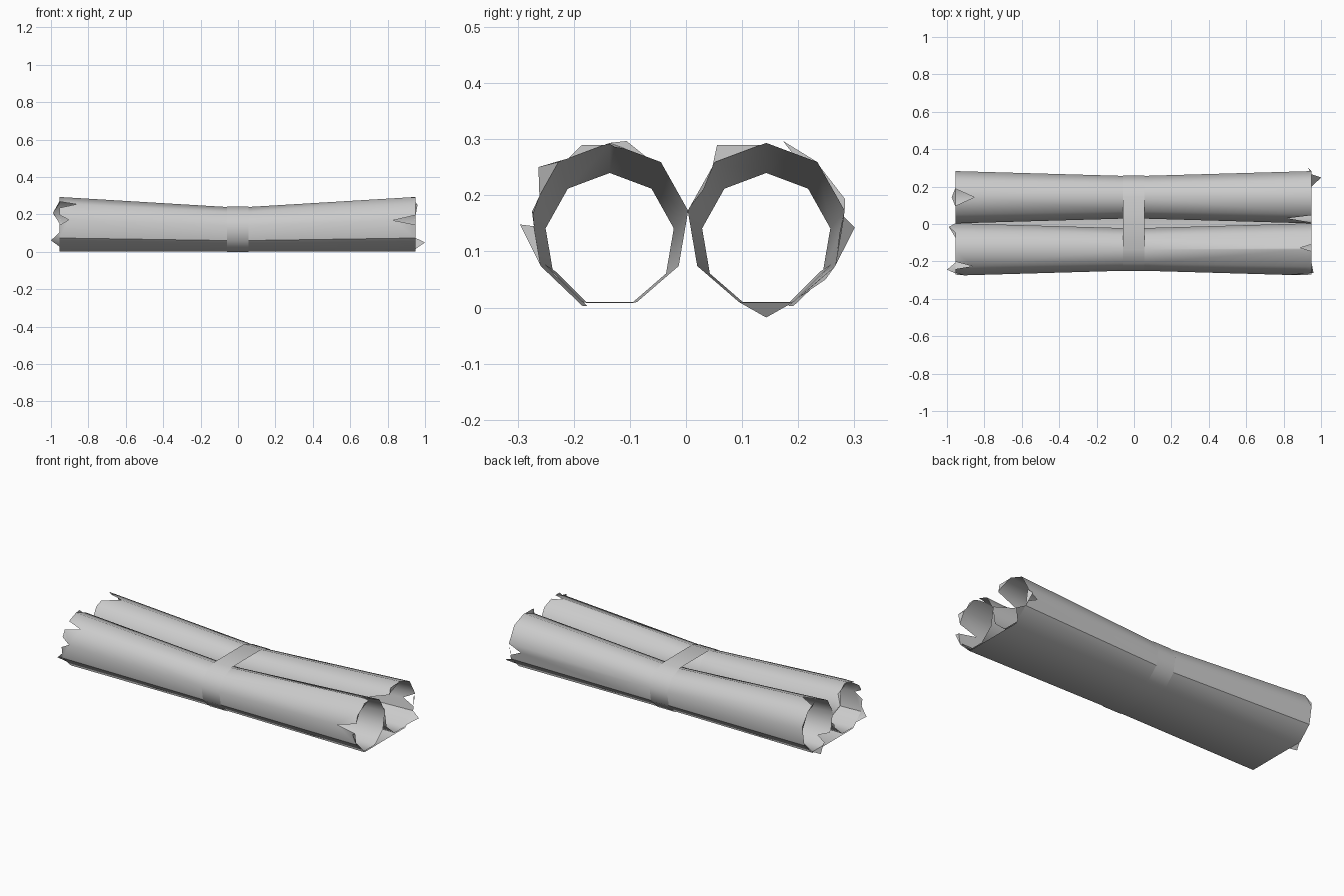
import bpy, bmesh
from math import cos, sin, radians, floor

cube = bpy.data.objects.get("Cube")
if cube:
    bpy.data.objects.remove(cube)

mat = bpy.data.materials.new("pale grey paper")
mat.use_nodes = True
mat.diffuse_color = (0.6, 0.6, 0.6, 1)
mat.node_tree.nodes["Principled BSDF"].inputs["Base Color"].default_value = (0.6, 0.6, 0.6, 1)

LEFT, RIGHT = -0.955, 0.95          # untorn ends
BAND = (-0.06, 0.055)               # tied waist
CENTRE = {1: 0.143, -1: 0.136}      # roll axis distance from the middle


def radius(x):
    """Rolls taper from the ends to the waist."""
    f = (x - BAND[1]) / (RIGHT - BAND[1]) if x > 0 else (BAND[0] - x) / (BAND[0] - LEFT)
    return 0.116 + 0.026 * max(0, f)


def corner(side, k, x, grow=1.0):
    """Corner k of the nine-sided roll, counted upward from the outer lower corner."""
    r = radius(x)
    a = radians(-30 + 40 * k)
    g = grow * (1 - 0.05 * max(0, k - 8))
    return side * (CENTRE[side] + r * g * cos(a)), r * 1.03 * (1 + g * sin(a)) + 0.001


def point(side, t, x, grow=1.0):
    k = min(floor(t), 8) if t >= 0 else -1
    a, b = corner(side, k, x, grow), corner(side, k + 1, x, grow)
    f = t - k
    return x, a[0] + (b[0] - a[0]) * f, a[1] + (b[1] - a[1]) * f


def face(bm, pts):
    return bm.faces.new([bm.verts.new(p) for p in pts])


def finish(bm, name):
    bmesh.ops.remove_doubles(bm, verts=bm.verts, dist=0.0005)
    bmesh.ops.triangulate(bm, faces=[f for f in bm.faces if len(f.verts) > 4])
    me = bpy.data.meshes.new(name)
    bm.to_mesh(me)
    bm.free()
    ob = bpy.data.objects.new(name, me)
    bpy.context.collection.objects.link(ob)
    me.materials.append(mat)
    bpy.ops.object.select_all(action='DESELECT')
    ob.select_set(True)
    bpy.context.view_layer.objects.active = ob
    bpy.ops.object.shade_smooth_by_angle(angle=radians(45))


# Tears by (roll, end): notch = place, half width, depth
NOTCHES = {
    (1, 1): [(4.5, 0.4, 0.13), (0.6, 0.35, 0.07)],
    (-1, 1): [(1.0, 0.28, 0.12), (3.1, 0.2, 0.06)],
    (1, -1): [(3.0, 0.5, 0.1), (6.5, 0.3, 0.06)],
    (-1, -1): [(2.0, 0.28, 0.09), (1.0, 0.3, 0.05), (5.5, 0.3, 0.06)],
}
# Curled flap = start, end, tip place, tip reach, tip flare
FLAPS = {
    (1, 1): [(3.1, 4.1, 3.8, 0.0, 1.2), (0.0, 0.9, 0.7, -0.02, 1.17), (-0.9, 0, -0.3, 0.05, 1.05)],
    (-1, 1): [(0.0, 0.72, 0.75, 0.0, 1.18), (1.3, 2.2, 1.7, 0.01, 1.2), (2.2, 2.9, 2.5, 0.0, 1.1)],
    (1, -1): [(2.0, 2.5, 2.7, 0.0, 1.1), (0.9, 1.9, 1.2, 0.0, 1.08), (7.0, 8.0, 7.5, 0.02, 1.2)],
    (-1, -1): [(2.9, 3.7, 3.3, 0.0, 1.1), (-0.7, 0.3, -0.2, 0.045, 1.0), (3.7, 5.2, 4.6, 0.035, 1.0)],
}


def torn_edge(side, end, k):
    """End points along one strip from corner k to k + 1, with notches cut in."""
    x0 = RIGHT if end > 0 else LEFT
    cuts = NOTCHES[side, end]

    def depth(t):
        return max(d * max(0, 1 - abs(t - c) / w) for c, w, d in cuts)
    stops = {float(k), k + 1.0}
    for c, w, d in cuts:
        stops |= {t for t in (c - w, c, c + w) if k < t < k + 1}
    return [point(side, t, x0 - end * depth(t)) for t in sorted(stops)]


# Two rolls, each a strip-by-strip scroll with torn ends
for side, name in ((1, "back_roll"), (-1, "front_roll")):
    bm = bmesh.new()
    for k in range(9):
        waist = {x: [point(side, t, x) for t in (k, k + 1)] for x in BAND}
        face(bm, waist[BAND[0]] + waist[BAND[1]][::-1])
        for end, x in ((-1, BAND[0]), (1, BAND[1])):
            face(bm, waist[x] + torn_edge(side, end, k)[::-1])
    for end, x in ((-1, LEFT), (1, RIGHT)):
        for t0, t1, tip, reach, flare in FLAPS[side, end]:
            mids = [float(k) for k in range(-1, 10) if t0 < k < t1]
            edge = [point(side, t, x) for t in [t0] + mids + [t1]]
            px, py, pz = point(side, tip, x, flare)
            peak = (px + end * reach, py, pz)
            for a, b in zip(edge, edge[1:]):
                face(bm, [a, b, peak])
    finish(bm, name)

# Flat sheet under both rolls, turning up into their outer layers
bm = bmesh.new()
stations = (LEFT, *BAND, RIGHT)
for x0, x1 in zip(stations, stations[1:]):
    rows = []
    for x in (x0, x1):
        under = {s: (x, corner(s, -1, x)[0], 0.003) for s in (1, -1)}
        rows.append([point(-1, 0, x), under[-1], under[1], point(1, 0, x)])
    for i in range(3):
        face(bm, [rows[0][i], rows[1][i], rows[1][i + 1], rows[0][i + 1]])
finish(bm, "bottom_sheet")

# Tie band wrapped round the waist, bridging the two crowns
bm = bmesh.new()
loops = []
for x in BAND:
    loop = [(x, *corner(s, k, x, 1.02)) for s, ks in ((1, range(4)), (-1, range(3, -1, -1))) for k in ks]
    loops.append(loop + [(x, -0.176, 0.0), (x, 0.183, 0.0)])
n = len(loops[0])
for i in range(n):
    j = (i + 1) % n
    face(bm, [loops[0][i], loops[1][i], loops[1][j], loops[0][j]])
finish(bm, "tie_band")
